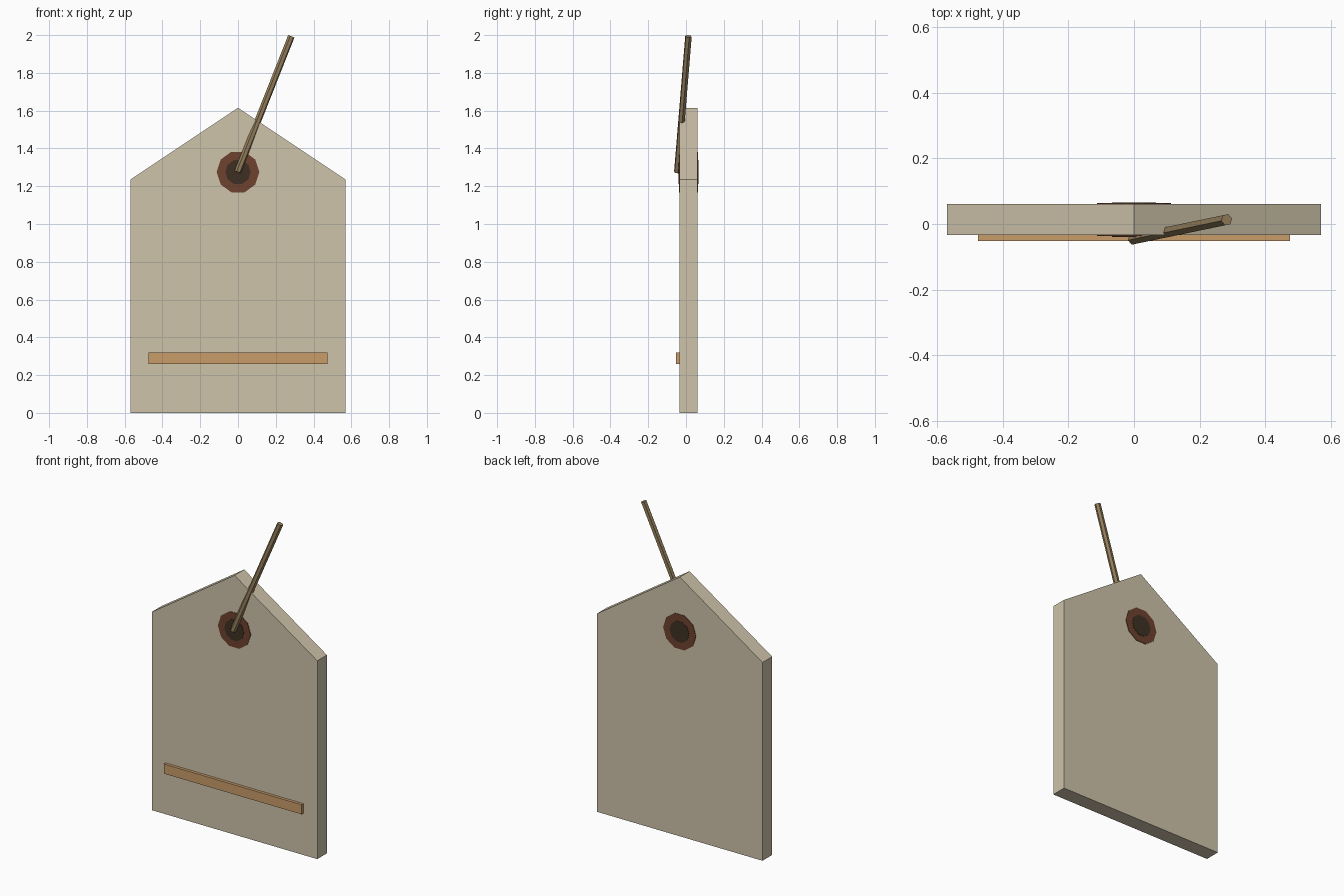
import bpy, bmesh, math
from mathutils import Vector

if "Cube" in bpy.data.objects:
    bpy.data.objects.remove(bpy.data.objects["Cube"])


def material(name, rgb):
    m = bpy.data.materials.new(name)
    lin = [((c / 255 + 0.055) / 1.055) ** 2.4 for c in rgb]
    m.diffuse_color = (*lin, 1)
    m.use_nodes = True
    m.node_tree.nodes["Principled BSDF"].inputs["Base Color"].default_value = m.diffuse_color
    return m


CARD = material("cream card", (206, 195, 170))
LEATHER = material("red brown", (109, 66, 46))
DARK = material("dark brown", (62, 48, 36))
TAN = material("tan", (201, 156, 106))
TWINE = material("twine", (150, 128, 92))


def finish(name, bm, mat):
    bmesh.ops.recalc_face_normals(bm, faces=bm.faces)
    me = bpy.data.meshes.new(name)
    bm.to_mesh(me)
    bm.free()
    me.materials.append(mat)
    ob = bpy.data.objects.new(name, me)
    bpy.context.collection.objects.link(ob)
    return ob


def slab(name, outline, y0, y1, mat):
    """Extrude an (x, z) outline from y0 to y1."""
    bm = bmesh.new()
    face = bm.faces.new([bm.verts.new((x, y0, z)) for x, z in outline])
    new = bmesh.ops.extrude_face_region(bm, geom=[face])["geom"]
    verts = [g for g in new if isinstance(g, bmesh.types.BMVert)]
    bmesh.ops.translate(bm, verts=verts, vec=(0, y1 - y0, 0))
    return finish(name, bm, mat)


def circle(radius, sides, z):
    return [(radius * math.cos(math.tau * i / sides),
             z + radius * math.sin(math.tau * i / sides)) for i in range(sides)]


def rod(name, a, b, radius, sides, mat):
    a, b = Vector(a), Vector(b)
    bm = bmesh.new()
    bmesh.ops.create_cone(bm, cap_ends=True, segments=sides, radius1=radius,
                          radius2=radius, depth=(b - a).length)
    ob = finish(name, bm, mat)
    ob.location = (a + b) / 2
    ob.rotation_euler = (b - a).to_track_quat('Z', 'Y').to_euler()
    return ob


# Card body with pointed top
slab("tag_body", [(-0.57, 0), (0.57, 0), (0.57, 1.235), (0, 1.615), (-0.57, 1.235)],
     -0.034, 0.061, CARD)

# Reinforcing ring and dark hole, showing on both faces
slab("hole_ring", circle(0.113, 10, 1.275), -0.037, 0.064, LEATHER)
slab("hole_centre", circle(0.067, 10, 1.275), -0.039, 0.066, DARK)

# Raised stripe near the bottom
slab("stripe", [(-0.475, 0.26), (0.475, 0.26), (0.475, 0.32), (-0.475, 0.32)],
     -0.052, -0.03, TAN)

# String passing up from the hole
rod("string", (-0.002, -0.046, 1.275), (0.282, 0.013, 1.993), 0.018, 6, TWINE)
